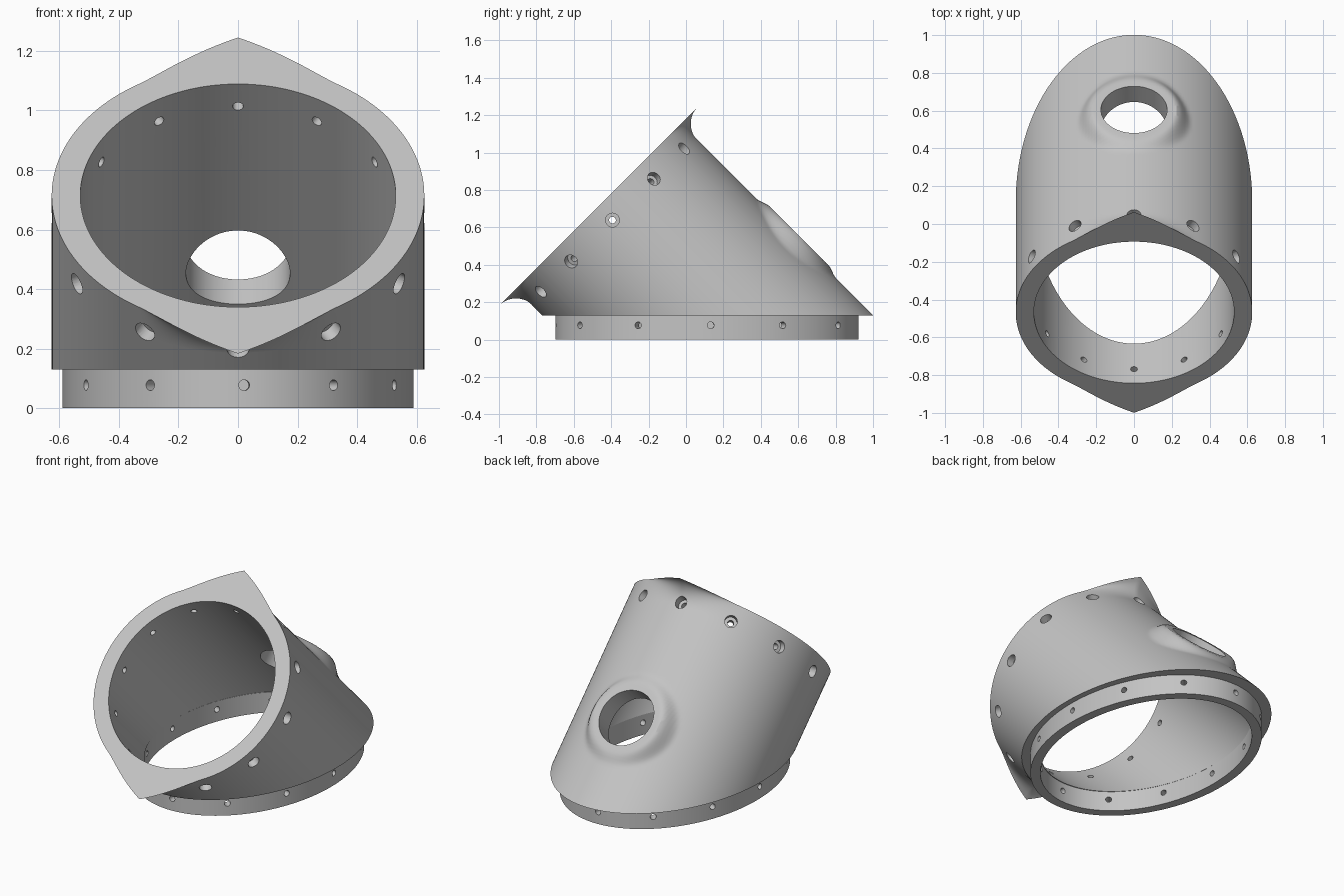
import bpy, bmesh, math
from mathutils import Vector

if "Cube" in bpy.data.objects:
    bpy.data.objects.remove(bpy.data.objects["Cube"])

grey = bpy.data.materials.new("light_grey")
grey.use_nodes = True
grey.diffuse_color = (0.55, 0.55, 0.55, 1)
grey.node_tree.nodes["Principled BSDF"].inputs["Base Color"].default_value = (0.55, 0.55, 0.55, 1)

R, R_IN = 0.626, 0.53          # tube radii
AXIS, END = 0.174, 0.836       # tube axis offset, and position of the open end
BASE = 0.13                    # height of the step above the collar
LUG, LUG_ANGLE, FILLET = 0.125, math.radians(32), 0.12
PORT_U, PORT_R, PORT_TOP = -0.035, 0.175, 0.647
S = math.sqrt(0.5)
SEG = 240


def tilt(x, w, u):
    """Tube space (across, up from axis, along axis) to world space."""
    v = AXIS + w
    return Vector((x, (v - u) * S, (v + u) * S))


def make_object(name, bm):
    bmesh.ops.recalc_face_normals(bm, faces=bm.faces)
    mesh = bpy.data.meshes.new(name)
    bm.to_mesh(mesh)
    bm.free()
    mesh.materials.append(grey)
    obj = bpy.data.objects.new(name, mesh)
    bpy.context.collection.objects.link(obj)
    return obj


def skin(bm, loops, closed):
    """Bridge equal rings of points; close into a torus or cap the ends."""
    rings = [[bm.verts.new(p) for p in loop] for loop in loops]
    pairs = list(zip(rings, rings[1:]))
    if closed:
        pairs.append((rings[-1], rings[0]))
    else:
        bm.faces.new(rings[0])
        bm.faces.new(rings[-1])
    for a, b in pairs:
        n = len(a)
        for i in range(n):
            j = (i + 1) % n
            bm.faces.new((a[i], a[j], b[j], b[i]))


def lathe(bm, profile, origin, axis, n=24):
    """Solid of revolution from (radius, distance) pairs."""
    axis = Vector(axis).normalized()
    side = axis.orthogonal().normalized()
    up = axis.cross(side)
    loops = []
    for r, d in profile:
        loops.append([origin + axis * d
                      + (side * math.cos(k * math.tau / n) + up * math.sin(k * math.tau / n)) * r
                      for k in range(n)])
    skin(bm, loops, False)


def cut(obj, bm, name):
    """Subtract the cutters and finish with smooth shading and sharp edges."""
    cutter = make_object(name, bm)
    cutter.hide_render = True
    mod = obj.modifiers.new("holes", 'BOOLEAN')
    mod.object, mod.operation, mod.solver = cutter, 'DIFFERENCE', 'EXACT'
    bpy.ops.object.select_all(action='DESELECT')
    bpy.context.view_layer.objects.active = obj
    obj.select_set(True)
    bpy.ops.object.modifier_apply(modifier=mod.name)
    bpy.data.objects.remove(cutter)
    bpy.ops.object.shade_smooth_by_angle(angle=math.radians(30))


def outer_point(a, u):
    """Outer tube skin with the pointed lugs and the raised port boss."""
    off = min(abs(a - math.pi / 2), abs(a - 1.5 * math.pi))
    height = LUG * max(0, 1 - off / LUG_ANGLE) ** 1.6
    s = min(1, max(0, (END - u) / FILLET))
    r = R + height * (1 - math.sqrt(1 - (1 - s) ** 2))
    x, w = r * math.cos(a), r * math.sin(a)
    if w > 0:
        k = min(1, max(0, (0.30 - math.hypot(x, u - PORT_U)) / 0.08))
        w += (PORT_TOP - w) * k * k * (3 - 2 * k)
    return tilt(x, w, u)


# Slanted tube: outer skin rows, then the inner wall, closed at both ends
angles = [i * math.tau / SEG for i in range(SEG)]


def floor_u(a, r):
    return BASE / S - AXIS - r * math.sin(a)


split = END - FILLET
loops = []
for i in range(70):
    t = i / 70
    loops.append([outer_point(a, floor_u(a, R) * (1 - t) + split * t) for a in angles])
for i in range(13):
    t = 1 - (1 - i / 12) ** 1.5
    loops.append([outer_point(a, split + FILLET * t) for a in angles])
loops.append([tilt(R_IN * math.cos(a), R_IN * math.sin(a), END) for a in angles])
loops.append([tilt(R_IN * math.cos(a), R_IN * math.sin(a), floor_u(a, R_IN)) for a in angles])
bm = bmesh.new()
skin(bm, loops, True)
tube = make_object("slanted_tube", bm)

# Port through the boss and counterbored screw holes round the open end
bm = bmesh.new()
across = tilt(0, 1, 0) - tilt(0, 0, 0)
lathe(bm, [(PORT_R, 0.3), (PORT_R, 0.8)], tilt(0, 0, PORT_U), across, 96)
centre = tilt(0, 0, 0.73)
for i in range(12):
    a = i * math.tau / 12
    radial = tilt(math.cos(a), math.sin(a), 0.73) - centre
    lathe(bm, [(0.018, 0.45), (0.018, 0.58), (0.037, 0.58), (0.037, 0.8)], centre, radial)
cut(tube, bm, "tube_cutters")

# Straight oval collar under the tube
CY, A, B = 0.112, 0.59, 0.81


def oval(a, b, z):
    return [Vector((a * math.cos(t), CY + b * math.sin(t), z)) for t in angles]


bm = bmesh.new()
skin(bm, [oval(A, B, 0), oval(A, B, BASE), oval(R_IN, 0.75, BASE), oval(R_IN, 0.75, 0)], True)
collar = make_object("base_collar", bm)

# Small screw holes round the collar, square to its wall
bm = bmesh.new()
for deg in (1.4, 30, 60, 92, 123, 153):
    for turn in (0, 180):
        t = math.radians(deg + turn)
        p = Vector((A * math.cos(t), CY + B * math.sin(t), 0.077))
        lathe(bm, [(0.018, -0.12), (0.018, 0.05)], p, (math.cos(t) / A, math.sin(t) / B, 0))
cut(collar, bm, "collar_cutters")
